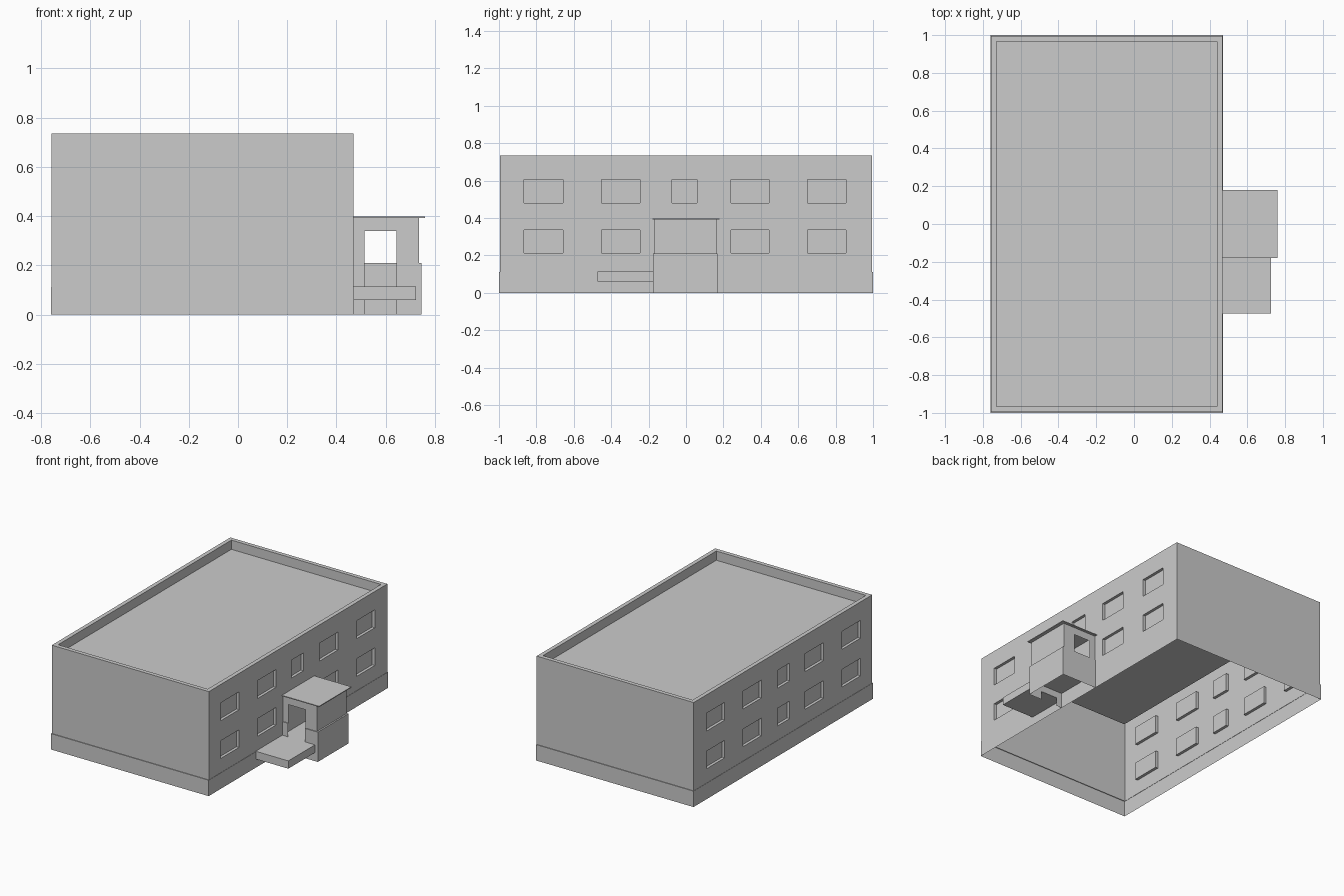
import bpy, bmesh
from mathutils import Vector

if "Cube" in bpy.data.objects:
    bpy.data.objects.remove(bpy.data.objects["Cube"])


def quad(bm, pts, out):
    """Add one face whose normal points along 'out'."""
    f = bm.faces.new([bm.verts.new(p) for p in pts])
    f.normal_update()
    if f.normal.dot(Vector(out)) < 0:
        f.normal_flip()


def panel(bm, axis, pos, u, v, out, holes=(), depth=0.0):
    """Flat wall on plane axis=pos with rectangular holes; depth > 0 gives recessed panes."""
    def pt(a, b, d=0.0):
        p = pos - out * d
        return (p, a, b) if axis == 'x' else (a, p, b)

    def vec(s):
        return (s, 0, 0) if axis == 'x' else (0, s, 0)

    def side(s):
        return (0, s, 0) if axis == 'x' else (s, 0, 0)

    us = sorted({*u, *(h[0] for h in holes), *(h[1] for h in holes)})
    vs = sorted({*v, *(h[2] for h in holes), *(h[3] for h in holes)})
    for a, b in zip(us, us[1:]):
        for c, d in zip(vs, vs[1:]):
            mu, mv = (a + b) / 2, (c + d) / 2
            if not any(h[0] < mu < h[1] and h[2] < mv < h[3] for h in holes):
                quad(bm, [pt(a, c), pt(b, c), pt(b, d), pt(a, d)], vec(out))
    if depth:
        for a, b, c, d in holes:
            k = depth
            quad(bm, [pt(a, c, k), pt(b, c, k), pt(b, d, k), pt(a, d, k)], vec(out))
            quad(bm, [pt(a, c), pt(b, c), pt(b, c, k), pt(a, c, k)], (0, 0, 1))
            quad(bm, [pt(a, d), pt(b, d), pt(b, d, k), pt(a, d, k)], (0, 0, -1))
            quad(bm, [pt(a, c), pt(a, d), pt(a, d, k), pt(a, c, k)], side(1))
            quad(bm, [pt(b, c), pt(b, d), pt(b, d, k), pt(b, c, k)], side(-1))


def flat(bm, x0, x1, y0, y1, z, up=1):
    quad(bm, [(x0, y0, z), (x1, y0, z), (x1, y1, z), (x0, y1, z)], (0, 0, up))


def ring(bm, o, i, z):
    """Flat horizontal frame between rectangles o and i (x0, x1, y0, y1)."""
    flat(bm, o[0], i[0], o[2], o[3], z)
    flat(bm, i[1], o[1], o[2], o[3], z)
    flat(bm, i[0], i[1], o[2], i[2], z)
    flat(bm, i[0], i[1], i[3], o[3], z)


def finish(name, bm):
    bmesh.ops.remove_doubles(bm, verts=bm.verts[:], dist=1e-5)
    me = bpy.data.meshes.new(name)
    bm.to_mesh(me)
    bm.free()
    bpy.context.collection.objects.link(bpy.data.objects.new(name, me))


def box(name, x0, x1, y0, y1, z0, z1):
    bm = bmesh.new()
    flat(bm, x0, x1, y0, y1, z1)
    flat(bm, x0, x1, y0, y1, z0, -1)
    for s, x, y in ((-1, x0, y0), (1, x1, y1)):
        panel(bm, 'x', x, (y0, y1), (z0, z1), s)
        panel(bm, 'y', y, (x0, x1), (z0, z1), s)
    finish(name, bm)


# Window layout shared by both long walls
COLS = [(-0.865, -0.658), (-0.452, -0.247), (-0.075, 0.06), (0.24, 0.445), (0.65, 0.855)]
ROWS = [(0.213, 0.337), (0.479, 0.605)]
windows = [(*c, *r) for r in ROWS for c in COLS]
front_windows = [w for w in windows if not (w[0] == -0.075 and w[2] < 0.3)]

OUT = (-0.757, 0.469, -0.995, 0.995)
INN = (-0.728, 0.44, -0.966, 0.966)
PLI = (-0.759, 0.471, -1.0, 1.0)
TOP, ROOF, BASE = 0.735, 0.67, 0.112

# Main walls, parapet and roof
bm = bmesh.new()
panel(bm, 'x', OUT[1], OUT[2:], (BASE, TOP), 1, front_windows, 0.02)
panel(bm, 'x', OUT[0], OUT[2:], (BASE, TOP), -1, windows, 0.02)
for s, y in ((-1, OUT[2]), (1, OUT[3])):
    panel(bm, 'y', y, OUT[:2], (BASE, TOP), s)
ring(bm, OUT, INN, TOP)
for s, x, y in ((1, INN[0], INN[2]), (-1, INN[1], INN[3])):
    panel(bm, 'x', x, INN[2:], (ROOF, TOP), s)
    panel(bm, 'y', y, INN[:2], (ROOF, TOP), s)
flat(bm, *INN, ROOF)
finish("building_shell", bm)

# Plinth around the foot of the walls
bm = bmesh.new()
for s, x, y in ((-1, PLI[0], PLI[2]), (1, PLI[1], PLI[3])):
    panel(bm, 'x', x, PLI[2:], (0, BASE), s)
    panel(bm, 'y', y, PLI[:2], (0, BASE), s)
ring(bm, PLI, OUT, BASE)
finish("plinth", bm)

# Porch: upper walls, then slightly wider lower walls with a ledge
DOOR = (0.515, 0.645)
X0, SILL, HEAD, EAVE = 0.469, 0.21, 0.34, 0.392
bm = bmesh.new()
opening = [(*DOOR, SILL, HEAD)]
panel(bm, 'x', 0.735, (-0.17, 0.162), (SILL, EAVE), 1)
panel(bm, 'y', -0.17, (X0, 0.735), (SILL, EAVE), -1, opening)
panel(bm, 'y', 0.162, (X0, 0.735), (SILL, EAVE), 1, opening)
finish("porch_upper_walls", bm)

bm = bmesh.new()
panel(bm, 'x', 0.746, (-0.176, 0.168), (0, SILL), 1)
panel(bm, 'y', -0.176, (X0, 0.746), (0, SILL), -1, [(*DOOR, 0, SILL)])
panel(bm, 'y', 0.168, (X0, 0.746), (0, SILL), 1)
flat(bm, 0.735, 0.746, -0.176, 0.168, SILL)
flat(bm, X0, 0.735, 0.162, 0.168, SILL)
flat(bm, X0, DOOR[0], -0.176, -0.17, SILL)
flat(bm, DOOR[1], 0.735, -0.176, -0.17, SILL)
finish("porch_lower_walls", bm)

# Porch canopy, floor and entrance landing
box("porch_canopy", X0, 0.759, -0.18, 0.18, EAVE, 0.398)
box("porch_floor", X0, 0.735, -0.176, 0.165, 0.108, 0.115)
box("entrance_landing", X0, 0.724, -0.473, -0.176, 0.06, 0.115)
